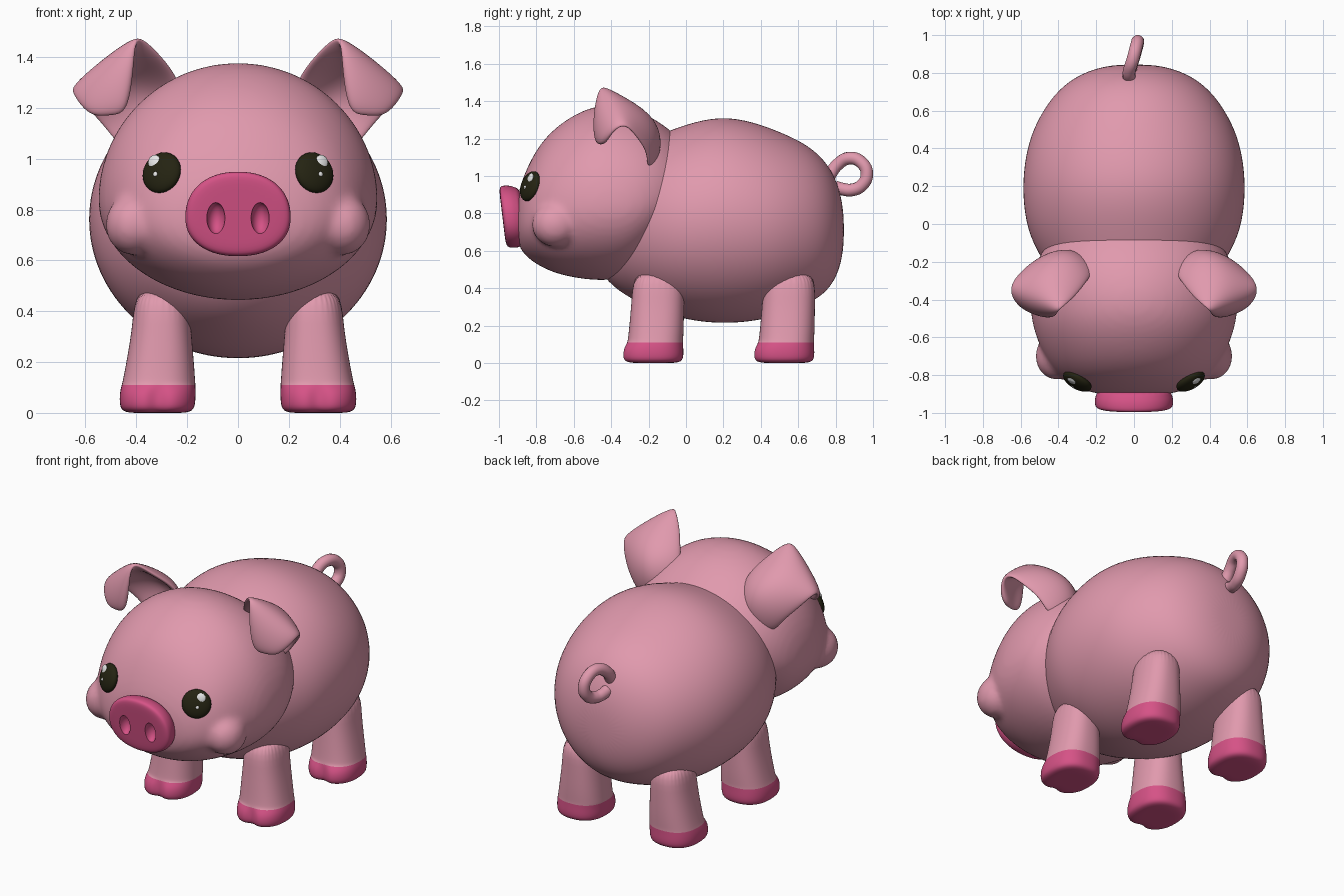
import bpy, bmesh, math
from mathutils import Vector, Matrix

if "Cube" in bpy.data.objects:
    bpy.data.objects.remove(bpy.data.objects["Cube"])


def material(name, col):
    m = bpy.data.materials.new(name)
    m.diffuse_color = (*col, 1)
    m.use_nodes = True
    m.node_tree.nodes["Principled BSDF"].inputs["Base Color"].default_value = m.diffuse_color
    return m


PINK = material("skin pink", (0.75, 0.32, 0.42))
ROSE = material("rose pink", (0.67, 0.085, 0.24))
DARK = material("eye black", (0.018, 0.017, 0.006))
WHITE = material("highlight white", (0.9, 0.9, 0.9))


def new_object(name, bm, *mats):
    me = bpy.data.meshes.new(name)
    bm.to_mesh(me)
    bm.free()
    ob = bpy.data.objects.new(name, me)
    bpy.context.collection.objects.link(ob)
    for m in mats:
        me.materials.append(m)
    return ob


def activate(ob):
    bpy.ops.object.select_all(action='DESELECT')
    ob.select_set(True)
    bpy.context.view_layer.objects.active = ob


def modify(ob, kind, **settings):
    activate(ob)
    mod = ob.modifiers.new(kind, kind)
    for k, v in settings.items():
        setattr(mod, k, v)
    bpy.ops.object.modifier_apply(modifier=mod.name)


def smooth(ob):
    activate(ob)
    bpy.ops.object.shade_smooth_by_angle(angle=math.radians(50))


def oval(w, lo, hi, mid=0.5, n=32, p=2.0):
    """Egg-shaped section as (x, z) pairs; mid is the height of the widest point."""
    c = lo + mid * (hi - lo)
    pts = []
    for i in range(n):
        a = 2 * math.pi * i / n
        ca, sa = math.cos(a), math.sin(a)
        u = math.copysign(abs(ca) ** (2 / p), ca)
        v = math.copysign(abs(sa) ** (2 / p), sa)
        pts.append((w * u, c + v * (hi - c if v > 0 else c - lo)))
    return pts


def loft(name, rings, *mats, levels=2, rule=None):
    bm = bmesh.new()
    rows = [[bm.verts.new(p) for p in r] for r in rings]
    n = len(rows[0])
    for a, b in zip(rows, rows[1:]):
        for i in range(n):
            bm.faces.new((a[i], a[(i + 1) % n], b[(i + 1) % n], b[i]))
    bm.faces.new(rows[0])
    bm.faces.new(rows[-1])
    bmesh.ops.recalc_face_normals(bm, faces=bm.faces)
    if rule:
        for f in bm.faces:
            f.material_index = rule(f.calc_center_median())
    ob = new_object(name, bm, *mats)
    modify(ob, 'SUBSURF', levels=levels)
    smooth(ob)
    return ob


def ball(name, matrix, mat):
    bm = bmesh.new()
    bmesh.ops.create_uvsphere(bm, u_segments=32, v_segments=20, radius=1, matrix=matrix)
    ob = new_object(name, bm, mat)
    smooth(ob)
    return ob


def place(loc, scale):
    return Matrix.Translation(loc) @ Matrix.Diagonal((*scale, 1))


# Body: sections along y (y, half width, bottom, top)
BODY = [(-.50, .12, .55, .90), (-.42, .28, .43, 1.05), (-.30, .42, .34, 1.17),
        (-.10, .545, .255, 1.24), (.05, .583, .22, 1.295), (.20, .593, .208, 1.32),
        (.35, .58, .218, 1.295), (.50, .54, .25, 1.24), (.65, .455, .31, 1.17),
        (.76, .35, .38, 1.07), (.825, .21, .50, .93), (.845, .08, .64, .78)]
loft("body", [[(x, y, z) for x, z in oval(w, lo, hi)] for y, w, lo, hi in BODY], PINK)

# Head with cheeks, merged into one soft surface
HEAD = [(-.91, .06, .71, .80), (-.90, .20, .64, .90), (-.87, .31, .58, 1.0),
        (-.80, .41, .525, 1.15), (-.70, .48, .475, 1.265), (-.55, .54, .445, 1.36),
        (-.42, .555, .437, 1.388), (-.28, .55, .46, 1.365), (-.15, .50, .58, 1.30),
        (0, .38, .70, 1.18), (.08, .18, .80, 1.05)]
head = loft("head", [[(x, y, z) for x, z in oval(w, lo, hi, .42)] for y, w, lo, hi in HEAD], PINK)
cheeks = [ball("cheek", place((s * .41, -.70, .74), (.112, .125, .12)), PINK) for s in (-1, 1)]
activate(head)
for c in cheeks:
    c.select_set(True)
bpy.ops.object.join()
modify(head, 'REMESH', mode='VOXEL', voxel_size=0.018)
modify(head, 'SMOOTH', factor=0.5, iterations=8)
smooth(head)

# Snout: a leaning rounded disc with two nostril hollows
SNOUT = [(-.86, .86), (-.90, .95), (-.925, 1.0), (-.965, 1.0), (-.982, .92), (-.982, .5)]
snout = loft("snout", [[(x * k, y - .12 * (z - .785) * k, .785 + (z - .785) * k)
                        for x, z in oval(.209, .615, .95, .46, p=2.2)] for y, k in SNOUT], ROSE)
for s in (-1, 1):
    cutter = ball("nostril cutter", place((s * .087, -.985, .765), (.036, .05, .062)), ROSE)
    modify(snout, 'BOOLEAN', operation='DIFFERENCE', object=cutter, solver='EXACT')
    bpy.data.objects.remove(cutter)
smooth(snout)

# Legs with cleft hooves (z, centre x, centre y, radius x, radius y)
LEG = [(.50, .30, -.145, .105, .135), (.35, .30, -.15, .114, .14), (.20, .306, -.157, .133, .146),
       (.125, .311, -.163, .143, .148), (.113, .312, -.165, .145, .150), (.08, .316, -.178, .150, .164),
       (.03, .317, -.18, .150, .168), (0, .317, -.18, .136, .152), (0, .317, -.18, .06, .07)]


def leg_ring(side, dy, z, cx, cy, rx, ry):
    pts = []
    for x, y in oval(rx, -ry, ry, p=2.4):
        if z < .11 and y < 0:
            y += .028 * math.exp(-(x / .03) ** 2)
        pts.append((side * (cx + x), cy + dy + y, z))
    return pts


for label, dy in (("front", 0), ("rear", .70)):
    for side in (-1, 1):
        loft(label + "_leg", [leg_ring(side, dy, *r) for r in LEG], PINK, ROSE,
             rule=lambda c: 1 if c.z < .112 else 0)

# Ears: folded sheets, rows run from base over the fold to the flap tip
EAR = [[(.20, -.24, 1.20), (.32, -.13, 1.13), (.44, -.21, 1.00)],
       [(.23, -.29, 1.32), (.36, -.11, 1.27), (.52, -.20, 1.11)],
       [(.31, -.40, 1.42), (.46, -.20, 1.36), (.605, -.26, 1.20)],
       [(.40, -.46, 1.505), (.53, -.39, 1.40), (.66, -.32, 1.28)],
       [(.405, -.485, 1.38), (.51, -.47, 1.32), (.65, -.39, 1.24)],
       [(.43, -.475, 1.17), (.50, -.47, 1.165), (.58, -.44, 1.16)]]
for side in (-1, 1):
    bm = bmesh.new()
    rows = [[bm.verts.new((side * x, y, z)) for x, y, z in r] for r in EAR]
    for a, b in zip(rows, rows[1:]):
        for i in range(2):
            bm.faces.new((a[i], a[i + 1], b[i + 1], b[i]))
    if side < 0:
        bmesh.ops.reverse_faces(bm, faces=bm.faces)
    ear = new_object("ear", bm, PINK)
    modify(ear, 'SOLIDIFY', thickness=.05, offset=0)
    modify(ear, 'SUBSURF', levels=3)
    smooth(ear)

# Eyes: flattened balls facing outwards, with two highlights each
for s in (-1, 1):
    n = Vector((s * .47, -.83, .30)).normalized()
    base = Matrix.Translation((s * .30, -.833, .945)) @ n.to_track_quat('Z', 'Y').to_matrix().to_4x4()
    ball("eye", base @ place((0, 0, 0), (.083, .083, .035)), DARK)
    ball("eye_highlight", base @ place((s * .027, .038, .026), (.026, .027, .009)), WHITE)
    ball("eye_sparkle", base @ place((s * .008, -.016, .032), (.010, .010, .006)), WHITE)

# Curly tail: a bevelled curve turned into a mesh
TAIL = [(-.025, .76, .99), (-.025, .81, 1.06), (-.005, .875, 1.095), (.012, .94, 1.07),
        (.02, .967, 1.01), (.015, .94, .95), (0, .885, .925), (-.015, .835, .93), (-.02, .80, .94)]
curve = bpy.data.curves.new("tail", 'CURVE')
curve.dimensions = '3D'
curve.bevel_depth = .034
curve.bevel_resolution = 5
curve.use_fill_caps = True
sp = curve.splines.new('BEZIER')
sp.bezier_points.add(len(TAIL) - 1)
for bp, co in zip(sp.bezier_points, TAIL):
    bp.co = co
    bp.handle_left_type = bp.handle_right_type = 'AUTO'
curve.materials.append(PINK)
tail = bpy.data.objects.new("tail", curve)
bpy.context.collection.objects.link(tail)
activate(tail)
bpy.ops.object.convert(target='MESH')
smooth(bpy.context.view_layer.objects.active)
